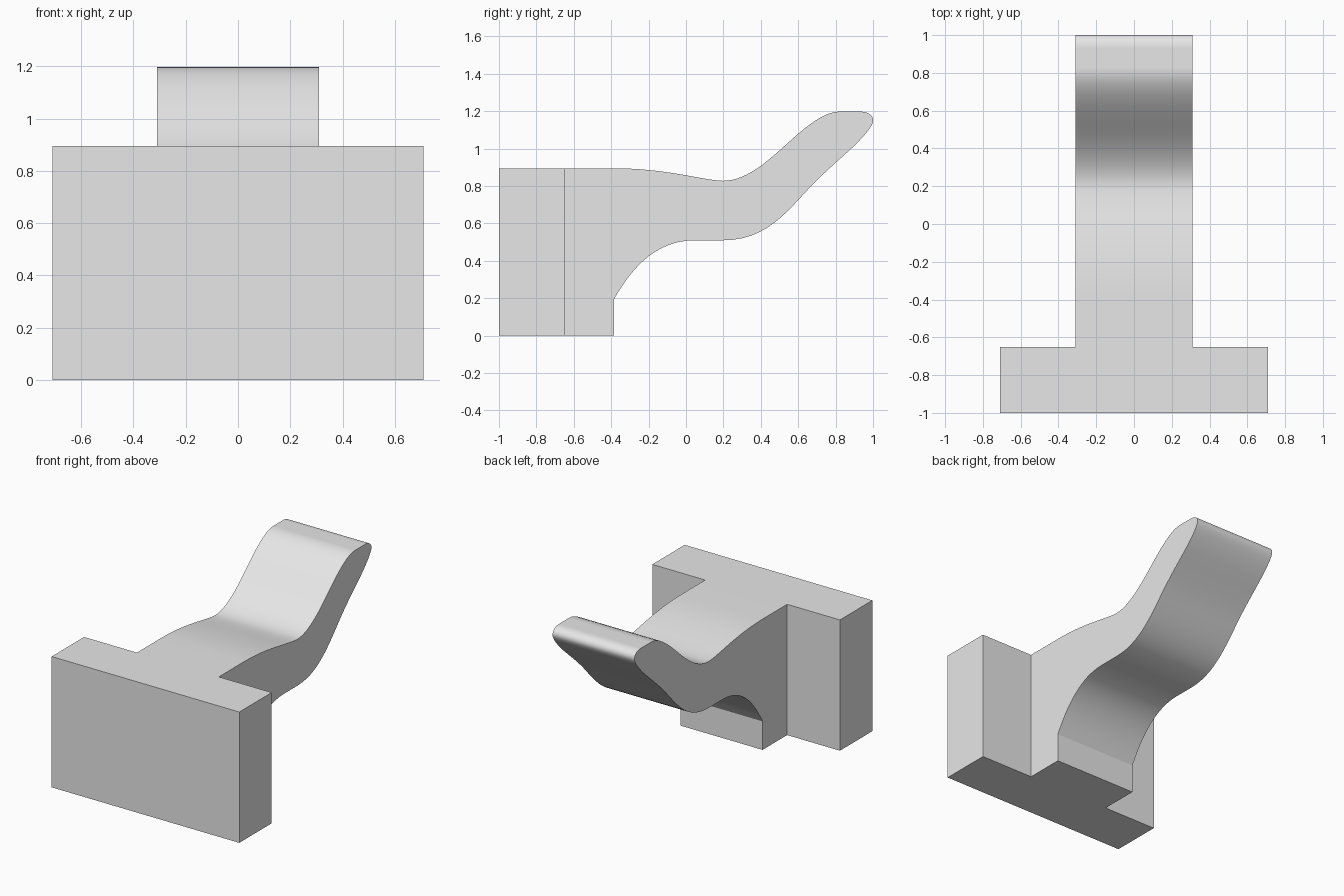
import bpy, bmesh, math
from mathutils import Vector
from mathutils.geometry import interpolate_bezier

cube = bpy.data.objects.get("Cube")
if cube:
    bpy.data.objects.remove(cube, do_unlink=True)

# Plain grey material
grey = bpy.data.materials.new("plain grey")
grey.use_nodes = True
colour = (0.8, 0.8, 0.8, 1)
grey.diffuse_color = colour
grey.node_tree.nodes["Principled BSDF"].inputs["Base Color"].default_value = colour


def prism(name, outline, half_width):
    """Extrude a closed (y, z) outline symmetrically along x."""
    bm = bmesh.new()
    face = bm.faces.new([bm.verts.new((-half_width, y, z)) for y, z in outline])
    extruded = bmesh.ops.extrude_face_region(bm, geom=[face])["geom"]
    bmesh.ops.translate(bm, vec=(2 * half_width, 0, 0),
                        verts=[g for g in extruded if isinstance(g, bmesh.types.BMVert)])
    bmesh.ops.recalc_face_normals(bm, faces=bm.faces)
    mesh = bpy.data.meshes.new(name)
    bm.to_mesh(mesh)
    bm.free()
    mesh.materials.append(grey)
    obj = bpy.data.objects.new(name, mesh)
    bpy.context.collection.objects.link(obj)
    return obj


HEIGHT = 0.895
FOOT = -0.385

# Arm outline: chained curves, each given as handle, handle, end point
start = (FOOT, HEIGHT)
segments = [
    ((-0.1, HEIGHT), (0.1, 0.828), (0.2, 0.828)),       # gentle dip
    ((0.3, 0.828), (0.4, 0.9), (0.5, 0.99)),            # rise
    ((0.6, 1.08), (0.72, 1.198), (0.82, 1.198)),        # crest
    ((0.85, 1.198), (0.9, 1.198), (0.93, 1.198)),       # flat tip
    ((0.97, 1.198), (1.0, 1.18), (1.0, 1.15)),          # rounded nose
    ((1.0, 1.12), (0.95, 1.065), (0.9, 1.015)),
    ((0.82, 0.94), (0.74, 0.875), (0.66, 0.79)),        # underside
    ((0.53, 0.65), (0.42, 0.51), (0.2, 0.51)),
    ((0.15, 0.51), (0.1, 0.51), (0.05, 0.51)),
    ((-0.15, 0.51), (-0.28, 0.38), (FOOT, 0.195)),      # arch
]
outline = [(-0.8, 0), (-0.8, HEIGHT), start]
for a, b, end in segments:
    points = interpolate_bezier(*(Vector(p) for p in (start, a, b, end)), 13)
    outline += [(p.x, p.y) for p in points[1:]]
    start = end
outline.append((FOOT, 0))
bracket = prism("curved_arm_bracket", outline, 0.31)

# Wide mounting plate, joined to the arm
plate = prism("mounting_plate", [(-1, 0), (-1, HEIGHT), (-0.65, HEIGHT), (-0.65, 0)], 0.71)
union = bracket.modifiers.new("join plate", 'BOOLEAN')
union.operation = 'UNION'
union.solver = 'EXACT'
union.object = plate
bpy.ops.object.select_all(action='DESELECT')
bpy.context.view_layer.objects.active = bracket
bracket.select_set(True)
bpy.ops.object.modifier_apply(modifier=union.name)
bpy.data.objects.remove(plate, do_unlink=True)

bpy.ops.object.shade_smooth_by_angle(angle=math.radians(30))
